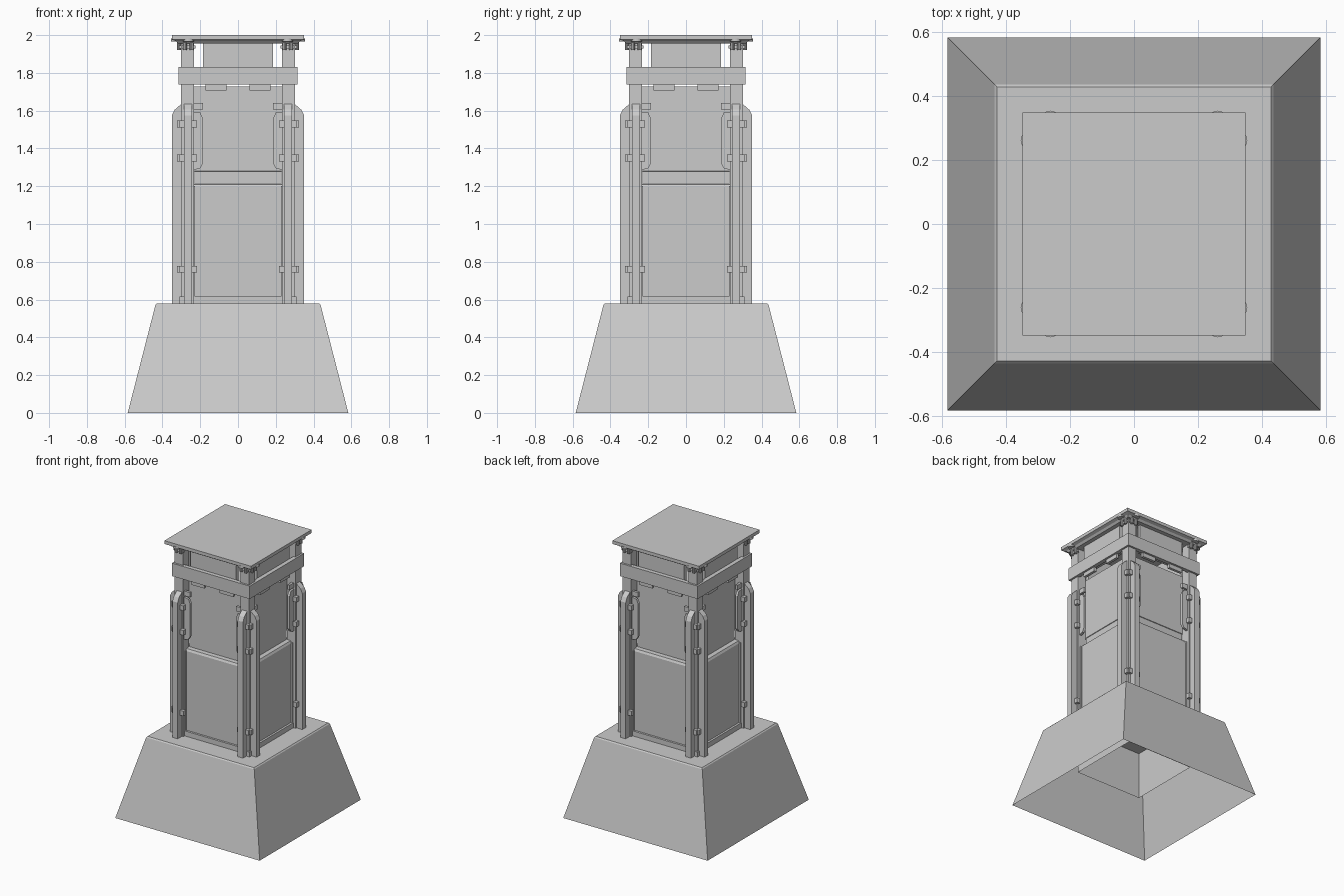
import bpy
import bmesh
from math import pi
from mathutils import Matrix, Vector

if "Cube" in bpy.data.objects:
    bpy.data.objects.remove(bpy.data.objects["Cube"])

stone = bpy.data.materials.new("plain_grey")
GREY = (0.6, 0.6, 0.6, 1)
stone.diffuse_color = GREY
stone.use_nodes = True
stone.node_tree.nodes["Principled BSDF"].inputs["Base Color"].default_value = GREY


def finish(name, bm):
    bmesh.ops.recalc_face_normals(bm, faces=bm.faces)
    mesh = bpy.data.meshes.new(name)
    bm.to_mesh(mesh)
    bm.free()
    mesh.materials.append(stone)
    obj = bpy.data.objects.new(name, mesh)
    bpy.context.collection.objects.link(obj)
    return obj


def loft(name, rings, open_bottom=False):
    """Square rings given as (half width, height), capped on top."""
    bm = bmesh.new()
    loops = [[bm.verts.new((sx * h, sy * h, z))
              for sx, sy in ((-1, -1), (1, -1), (1, 1), (-1, 1))] for h, z in rings]
    for a, b in zip(loops, loops[1:]):
        for i in range(4):
            j = (i + 1) % 4
            bm.faces.new((a[i], a[j], b[j], b[i]))
    if not open_bottom:
        bm.faces.new(loops[0])
    bm.faces.new(loops[-1])
    return finish(name, bm)


def prism(bm, outline, offset):
    """Extrude a flat outline along an offset vector."""
    face = bm.faces.new([bm.verts.new(p) for p in outline])
    ext = bmesh.ops.extrude_face_region(bm, geom=[face])
    verts = [v for v in ext["geom"] if isinstance(v, bmesh.types.BMVert)]
    bmesh.ops.translate(bm, verts=verts, vec=Vector(offset))


def box(bm, x, y, z):
    prism(bm, [(x[0], y[0], z[0]), (x[1], y[0], z[0]), (x[1], y[1], z[0]), (x[0], y[1], z[0])],
          (0, 0, z[1] - z[0]))


def around(name, bm, mirror=True):
    """Repeat front geometry on all four sides, optionally mirrored left to right."""
    if mirror:
        copy = bmesh.ops.duplicate(bm, geom=bm.verts[:] + bm.edges[:] + bm.faces[:])
        verts = [v for v in copy["geom"] if isinstance(v, bmesh.types.BMVert)]
        bmesh.ops.scale(bm, verts=verts, vec=(-1, 1, 1))
    source = bm.verts[:] + bm.edges[:] + bm.faces[:]
    for k in (1, 2, 3):
        copy = bmesh.ops.duplicate(bm, geom=source)
        verts = [v for v in copy["geom"] if isinstance(v, bmesh.types.BMVert)]
        bmesh.ops.rotate(bm, verts=verts, cent=(0, 0, 0), matrix=Matrix.Rotation(k * pi / 2, 3, "Z"))
    return finish(name, bm)


# Sloped foundation, a thin shell open underneath
loft("foundation", [(0.584, 0), (0.437, 0.572), (0.43, 0.58)], open_bottom=True)

# Tower body reaching down into the foundation: lower panels, ledge, recessed upper panels
loft("tower_walls", [(0.27, 0.235), (0.27, 1.195), (0.262, 1.21), (0.23, 1.212),
                     (0.23, 1.278), (0.234, 1.28), (0.234, 1.727)], open_bottom=True)

# Roof slab with a stepped underside
loft("roof", [(0.315, 1.955), (0.328, 1.968), (0.35, 1.976), (0.35, 2.0)])

# Corner posts
bm = bmesh.new()
box(bm, (0.233, 0.301), (-0.301, -0.233), (0.58, 1.957))
around("corner_posts", bm, mirror=False)

# Upper panels standing between the posts, below the roof
bm = bmesh.new()
box(bm, (-0.185, 0.185), (-0.285, -0.26), (1.745, 1.96))
around("upper_panels", bm, mirror=False)

# Fins with clipped tops standing off the posts
bm = bmesh.new()
prism(bm, [(0.243, -0.29, 0.58), (0.243, -0.35, 0.58), (0.243, -0.35, 1.575),
           (0.243, -0.335, 1.605), (0.243, -0.295, 1.64), (0.243, -0.29, 1.64)], (0.042, 0, 0))
around("post_fins", bm)

# Clamps on the fins and small feet at their base
bm = bmesh.new()
for z in (0.76, 1.35, 1.53):
    box(bm, (0.216, 0.31), (-0.322, -0.295), (z - 0.018, z + 0.018))
box(bm, (0.282, 0.31), (-0.31, -0.295), (0.58, 0.615))
around("fin_clamps", bm)

# Sill and side trims framing the lower panels
bm = bmesh.new()
box(bm, (0, 0.235), (-0.285, -0.26), (0.58, 0.617))
box(bm, (0.227, 0.235), (-0.28, -0.26), (0.617, 1.2))
around("panel_frames", bm)

# Side brackets fixed to the posts beside the upper panels
bm = bmesh.new()
prism(bm, [(0.24, -0.27, 1.285), (0.2, -0.27, 1.295), (0.186, -0.27, 1.32),
           (0.186, -0.27, 1.56), (0.2, -0.27, 1.59), (0.24, -0.27, 1.595)], (0, -0.018, 0))
box(bm, (0.186, 0.24), (-0.288, -0.27), (1.605, 1.64))
around("side_brackets", bm)

# Horizontal band with hanging tabs
bm = bmesh.new()
box(bm, (-0.315, 0.285), (-0.315, -0.285), (1.738, 1.832))
around("band", bm, mirror=False)
bm = bmesh.new()
box(bm, (0.062, 0.172), (-0.3, -0.28), (1.708, 1.74))
around("band_tabs", bm)

# Bolted caps where the posts meet the roof
bm = bmesh.new()
box(bm, (0.226, 0.3), (-0.312, -0.295), (1.928, 1.945))
for x in (0.245, 0.281):
    bmesh.ops.create_cone(bm, cap_ends=True, segments=10, radius1=0.011, radius2=0.011, depth=0.04,
                          matrix=Matrix.Translation((x, -0.312, 1.94)))
bmesh.ops.create_cone(bm, cap_ends=True, segments=16, radius1=0.03, radius2=0.03, depth=0.016,
                      matrix=Matrix.Translation((0.262, -0.325, 1.973)))
around("roof_bolts", bm)
